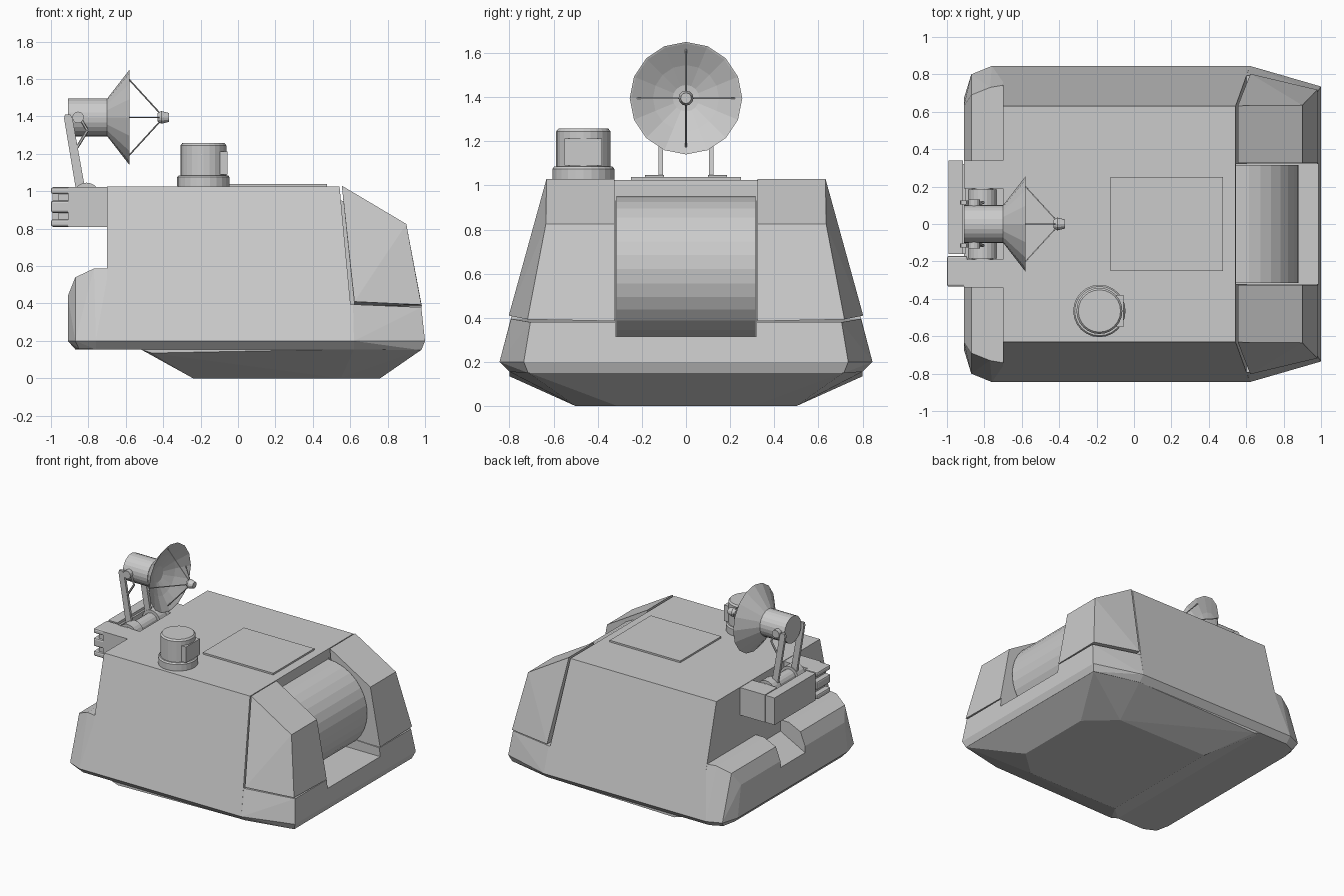
import bpy, bmesh, math
from mathutils import Vector, Matrix

grey = bpy.data.materials.new("light_grey")
grey.diffuse_color = (0.6, 0.6, 0.6, 1)


def finish(name, bm):
    bmesh.ops.recalc_face_normals(bm, faces=bm.faces[:])
    me = bpy.data.meshes.new(name)
    bm.to_mesh(me)
    bm.free()
    me.materials.append(grey)
    ob = bpy.data.objects.new(name, me)
    bpy.context.collection.objects.link(ob)
    return ob


def hull(name, pts):
    bm = bmesh.new()
    for p in pts:
        bm.verts.new(p)
    r = bmesh.ops.convex_hull(bm, input=bm.verts[:])
    junk = [g for g in r["geom_interior"] + r["geom_unused"] if isinstance(g, bmesh.types.BMVert)]
    bmesh.ops.delete(bm, geom=list(set(junk)), context='VERTS')
    bmesh.ops.dissolve_limit(bm, angle_limit=math.radians(1), verts=bm.verts[:], edges=bm.edges[:])
    return finish(name, bm)


def both(pts):
    return [(x, s * y, z) for x, y, z in pts for s in (1, -1)]


def box(name, x, y, z, bevel=0):
    ob = hull(name, [(a, b, c) for a in x for b in y for c in z])
    if bevel:
        m = ob.modifiers.new("bevel", 'BEVEL')
        m.width = bevel
        m.segments = 2
    return ob


def lathe(name, profile, origin, axis, n):
    """Spin (distance, radius) pairs around an axis."""
    rot = Vector((0, 0, 1)).rotation_difference(Vector(axis)).to_matrix().to_4x4()
    bm = bmesh.new()
    rings = []
    for d, r in profile:
        k = 1 if r == 0 else n
        rings.append([bm.verts.new((r * math.cos(2 * math.pi * i / n),
                                    r * math.sin(2 * math.pi * i / n), d)) for i in range(k)])
    for a, b in zip(rings, rings[1:]):
        for i in range(n):
            quad = [a[i % len(a)], a[(i + 1) % len(a)], b[(i + 1) % len(b)], b[i % len(b)]]
            bm.faces.new(list(dict.fromkeys(quad)))
    bmesh.ops.transform(bm, matrix=Matrix.Translation(origin) @ rot, verts=bm.verts[:])
    return finish(name, bm)


def rod(name, a, b, r, n=6):
    d = Vector(b) - Vector(a)
    return lathe(name, [(0, 0), (0, r), (d.length, r), (d.length, 0)], a, d, n)


# Slot cutter for the roller bay
cutter = box("roller_bay_cutter", (0.545, 1.2), (-0.32, 0.32), (0.315, 1.3))
cutter.hide_render = True
cutter.hide_viewport = True


def cut(ob):
    m = ob.modifiers.new("bay", 'BOOLEAN')
    m.operation = 'DIFFERENCE'
    m.object = cutter
    m.solver = 'EXACT'


# Main body and lower skirt
cut(hull("main_body", both([(-0.7, 0.63, 1.025), (0.543, 0.63, 1.025),
                            (-0.7, 0.845, 0.2), (0.62, 0.845, 0.2)])))
cut(hull("lower_skirt", both([
    (-0.7, 0.80, 0.155), (0.62, 0.80, 0.155), (0.98, 0.715, 0.15),
    (-0.7, 0.845, 0.2), (0.62, 0.845, 0.2), (1.0, 0.735, 0.2),
    (-0.7, 0.793, 0.395), (0.615, 0.793, 0.395), (0.98, 0.705, 0.38)])))

# Keel underneath
hull("keel", both([(-0.24, 0.5, 0), (0.55, 0.5, 0), (0.76, 0.31, 0),
                   (-0.46, 0.80, 0.135), (-0.52, 0.80, 0.155),
                   (0.62, 0.80, 0.156), (0.98, 0.715, 0.152)]))

# Rear shelves either side of a notch, and the notch floor
shelf = [(-0.7, 0.155), (-0.87, 0.155), (-0.91, 0.2), (-0.91, 0.44),
         (-0.87, 0.54), (-0.77, 0.587), (-0.69, 0.587)]
outer = [(-0.7, 0.80, 0.155), (-0.76, 0.80, 0.155), (-0.85, 0.76, 0.157), (-0.87, 0.65, 0.155),
         (-0.7, 0.845, 0.2), (-0.76, 0.845, 0.2), (-0.87, 0.80, 0.2), (-0.91, 0.67, 0.2),
         (-0.69, 0.744, 0.587), (-0.77, 0.73, 0.587), (-0.87, 0.69, 0.54), (-0.91, 0.63, 0.44)]
for s, side in ((1, "back"), (-1, "front")):
    hull("rear_shelf_" + side, [(x, s * 0.15, z) for x, z in shelf] +
         [(x, s * y, z) for x, y, z in outer])
hull("notch_floor", both([(-0.7, 0.15, 0.155), (-0.87, 0.15, 0.155), (-0.91, 0.15, 0.2),
                          (-0.91, 0.15, 0.39), (-0.8, 0.15, 0.42), (-0.7, 0.15, 0.5)]))

# Sloped armour plates either side of the roller
for s, side in ((1, "back"), (-1, "front")):
    hull("armour_plate_" + side, [(x, s * y, z) for x, y, z in [
        (0.555, 0.632, 1.03), (0.90, 0.635, 0.825), (0.98, 0.718, 0.393), (0.622, 0.803, 0.41),
        (0.555, 0.325, 1.03), (0.90, 0.325, 0.825), (0.983, 0.325, 0.385), (0.622, 0.325, 0.385)]])

# Roller
rod("roller", (0.55, -0.316, 0.62), (0.55, 0.316, 0.62), 0.33, 32)

# Roof hatch
box("roof_hatch", (-0.125, 0.475), (-0.25, 0.25), (1.0, 1.038))

# Sensor turret
lathe("sensor_turret", [(1.0, 0), (1.0, 0.138), (1.03, 0.14), (1.075, 0.14), (1.085, 0.132),
                        (1.085, 0.123), (1.245, 0.123), (1.257, 0.113), (1.257, 0)],
      (-0.185, -0.465, 0), (0, 0, 1), 24)
box("sensor_window", (-0.13, -0.057), (-0.55, -0.38), (1.09, 1.212))

# Rear bracket with back plate and hinge
for s, side in ((1, "back"), (-1, "front")):
    box("bracket_" + side, (-0.91, -0.69), sorted((s * 0.19, s * 0.34)), (0.81, 1.022))
box("bracket_middle", (-0.91, -0.69), (-0.195, 0.195), (0.812, 0.965))
box("bracket_plate", (-0.993, -0.915), (-0.16, 0.34), (0.812, 1.02))
box("bracket_web", (-0.93, -0.90), (-0.16, 0.32), (0.83, 1.0))
for i, z in enumerate(((0.81, 0.85), (0.885, 0.95), (0.985, 1.022))):
    box("hinge_finger_%d" % i, (-1.0, -0.89), (-0.335, -0.17), z, 0.012)
box("hinge_core", (-0.96, -0.90), (-0.32, -0.175), (0.82, 1.01))

# Dish mount: pivots, arms, struts
rod("mount_axle", (-0.81, -0.19, 0.97), (-0.81, 0.19, 0.97), 0.055, 16)
for s, side in ((1, "back"), (-1, "front")):
    rod("mount_drum_" + side, (-0.81, s * 0.10, 0.97), (-0.81, s * 0.185, 0.97), 0.076, 20)
    y = sorted((s * 0.105, s * 0.125))
    hull("dish_arm_" + side, [(x, v, z) for v in y for x, z in
                              ((-0.865, 1.0), (-0.815, 1.0), (-0.93, 1.39),
                               (-0.885, 1.39), (-0.925, 1.41), (-0.895, 1.41))])
    rod("dish_pivot_" + side, (-0.855, s * 0.08, 1.395), (-0.855, s * 0.132, 1.395), 0.031, 12)
    rod("arm_strut_" + side, (-0.86, s * 0.115, 1.235), (-0.805, s * 0.115, 1.325), 0.008)
    rod("strut_tip_" + side, (-0.805, s * 0.115, 1.325), (-0.84, s * 0.1, 1.385), 0.007)

# Dish, drum and feed horn
c = (0, 0, 1.395)
lathe("dish", [(-0.70, 0), (-0.70, 0.10), (-0.58, 0.255), (-0.583, 0.247), (-0.64, 0.15),
               (-0.68, 0.06), (-0.685, 0)], c, (1, 0, 0), 16)
lathe("dish_drum", [(-0.91, 0), (-0.91, 0.102), (-0.70, 0.102), (-0.70, 0)], c, (1, 0, 0), 24)
lathe("feed_horn", [(-0.43, 0), (-0.43, 0.022), (-0.41, 0.034), (-0.37, 0.024), (-0.37, 0)],
      c, (1, 0, 0), 12)
for i in range(4):
    a = i * math.pi / 2
    u, v = math.cos(a), math.sin(a)
    rod("feed_strut_%d" % i, (-0.6, 0.222 * u, 1.395 + 0.222 * v),
        (-0.42, 0.025 * u, 1.395 + 0.025 * v), 0.004, 4)
